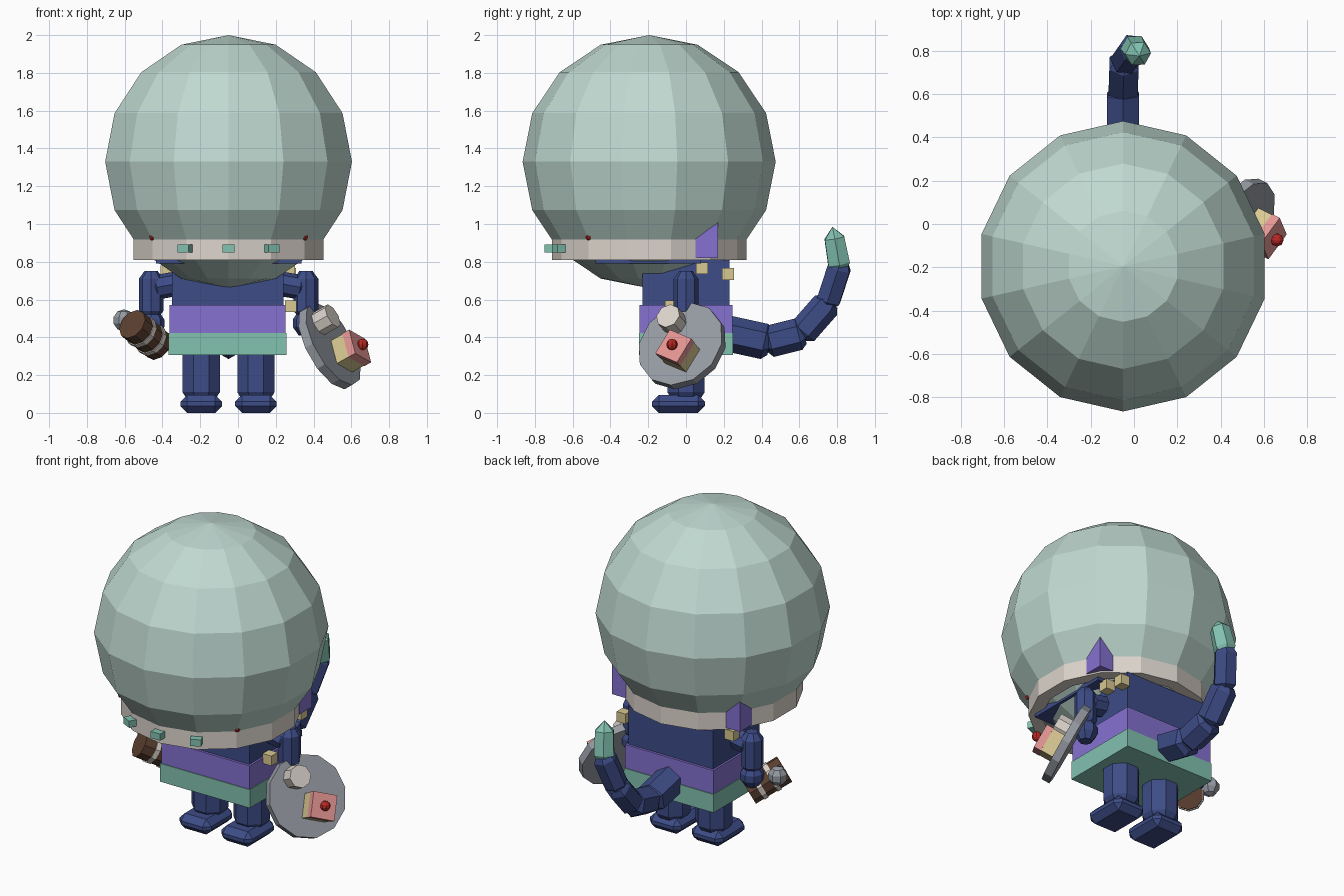
import bpy, bmesh, math
from mathutils import Vector, Matrix

if "Cube" in bpy.data.objects:
    bpy.data.objects.remove(bpy.data.objects["Cube"])


def material(name, rgb):
    m = bpy.data.materials.new(name)
    lin = [((c / 255 + 0.055) / 1.055) ** 2.4 for c in rgb]
    m.diffuse_color = (*lin, 1)
    m.use_nodes = True
    m.node_tree.nodes["Principled BSDF"].inputs["Base Color"].default_value = m.diffuse_color
    return m


NAVY = material("navy", (61, 76, 135))
PURPLE = material("purple", (133, 113, 208))
TEAL = material("teal", (130, 194, 176))
GLASS = material("pale_glass", (192, 217, 209))
WHITE = material("warm_white", (220, 212, 204))
TAN = material("tan", (216, 200, 146))
GREY = material("grey", (150, 155, 163))
PINK = material("pink", (228, 150, 148))
RED = material("red", (185, 40, 35))
BROWN = material("brown", (92, 64, 48))
CX = -0.05  # the body's line of symmetry


def finish(name, bm, mat, matrix=Matrix()):
    bmesh.ops.remove_doubles(bm, verts=bm.verts, dist=1e-5)
    bmesh.ops.recalc_face_normals(bm, faces=bm.faces)
    me = bpy.data.meshes.new(name)
    bm.to_mesh(me)
    bm.free()
    me.materials.append(mat)
    ob = bpy.data.objects.new(name, me)
    ob.matrix_world = matrix
    bpy.context.collection.objects.link(ob)
    return ob


def lathe(name, profile, n, mat, matrix=Matrix()):
    """Revolve (radius, z) points about z, first corner on +y."""
    bm = bmesh.new()
    rings = []
    for r, z in profile:
        angles = [2 * math.pi * i / n for i in range(n)]
        rings.append([bm.verts.new((r * math.sin(a), r * math.cos(a), z)) for a in angles])
    for lo, hi in zip(rings, rings[1:]):
        for i in range(n):
            j = (i + 1) % n
            bm.faces.new((lo[i], lo[j], hi[j], hi[i]))
    return finish(name, bm, mat, matrix)


def box(name, centre, size, mat, matrix=Matrix(), bevel=0):
    bm = bmesh.new()
    bmesh.ops.create_cube(bm, size=1)
    bmesh.ops.scale(bm, vec=size, verts=bm.verts)
    if bevel:
        bmesh.ops.bevel(bm, geom=bm.edges[:], offset=bevel, segments=1, affect='EDGES')
    return finish(name, bm, mat, matrix @ Matrix.Translation(centre))


def along(a, b):
    a, b = Vector(a), Vector(b)
    rot = (b - a).to_track_quat('Z', 'Y').to_matrix().to_4x4()
    return Matrix.Translation(a) @ rot, (b - a).length


def limb(name, a, b, r, mat=NAVY, n=8, cap=0.04, tip=0.55):
    """Prism from a to b with chamfered ends."""
    m, h = along(a, b)
    prof = [(0, 0), (r * 0.55, 0), (r, cap), (r, h - cap), (r * tip, h), (0, h)]
    return lathe(name, prof, n, mat, m)


def ball(name, centre, r, n, rings, mat):
    prof = [(r * math.sin(math.pi * k / rings), -r * math.cos(math.pi * k / rings))
            for k in range(rings + 1)]
    return lathe(name, prof, n, mat, Matrix.Translation(centre))


def rod(name, r, z0, z1, n, mat, matrix):
    return lathe(name, [(0, z0), (r, z0), (r, z1), (0, z1)], n, mat, matrix)


# Helmet, collar ring and the head hidden inside
HC = Vector((CX, -0.195, 1.33))
ball("helmet", HC, 0.67, 14, 8, GLASS)
lathe("helmet_collar", [(0.44, 0.81), (0.515, 0.81), (0.515, 0.92), (0.44, 0.92), (0.44, 0.81)],
      14, WHITE, Matrix.Translation((HC.x, HC.y, 0)))
box("head", (CX, -0.2, 0.97), (0.77, 0.56, 0.36), NAVY)
for k in (-1, 0, 1):
    turn = Matrix.Translation((HC.x, HC.y, 0)) @ Matrix.Rotation(k * 2 * math.pi / 14, 4, 'Z')
    box("collar_light", (0, -0.52, 0.87), (0.065, 0.07, 0.042), TEAL, turn)

for s in (-1, 1):
    # Ears: blocks whose outer rear corner rises to a point
    bm = bmesh.new()
    bmesh.ops.create_cube(bm, size=1)
    bmesh.ops.scale(bm, vec=(0.11, 0.12, 0.1), verts=bm.verts)
    for v in bm.verts:
        if v.co.z > 0 and v.co.y > 0 and v.co.x * s > 0:
            v.co.z += 0.09
    finish("ear", bm, PURPLE, Matrix.Translation((CX + s * 0.39, 0.11, 0.87)))
    ball("cheek_dot", (CX + s * 0.405, -0.515, 0.93), 0.017, 6, 4, RED)
    # Arms
    x = CX + s * 0.41
    limb("shoulder", (CX + s * 0.24, 0, 0.69), (x, 0, 0.66), 0.065, cap=0.03)
    limb("arm", (x, 0, 0.50), (x, 0, 0.75), 0.065)
    limb("hand", (x, 0, 0.41), (x, 0, 0.54), 0.07, cap=0.045)
    # Legs and feet
    lx = CX + s * 0.145
    turn = Matrix.Translation((lx, 0, 0.07)) @ Matrix.Rotation(math.pi / 8, 4, 'Z')
    lathe("leg", [(0, 0), (0.08, 0), (0.107, 0.04), (0.107, 0.27), (0, 0.27)], 8, NAVY, turn)
    box("foot", (lx, -0.04, 0.0475), (0.22, 0.28, 0.095), NAVY, bevel=0.036)

# Torso and clothing bands
box("torso", (CX - 0.005, 0, 0.66), (0.59, 0.46, 0.3), NAVY)
box("tunic", (CX - 0.005, 0, 0.495), (0.615, 0.49, 0.15), PURPLE)
box("skirt", (CX - 0.005, 0, 0.365), (0.625, 0.5, 0.115), TEAL)

# Small blocks on the torso
for p in ((0.27, 0.085, 0.765), (0.275, 0.222, 0.735), (0.28, -0.08, 0.565), (-0.38, 0.085, 0.748)):
    box("torso_stud", p, (0.062, 0.062, 0.062), TAN)

# Tail
path = [(CX, 0.2, 0.425), (CX, 0.43, 0.375), (CX, 0.61, 0.42),
        (-0.045, 0.75, 0.58), (0.0, 0.815, 0.78)]
for (a, b), r in zip(zip(path, path[1:]), (0.095, 0.085, 0.078, 0.07)):
    a, b = Vector(a), Vector(b)
    d = (b - a).normalized() * 0.015
    limb("tail_segment", a - d, b + d, r, n=6, cap=0.03, tip=0.7)
m, h = along((0.0, 0.815, 0.76), (0.025, 0.775, 0.985))
lathe("tail_tip", [(0, 0), (0.045, 0), (0.066, 0.03), (0.06, h - 0.06), (0, h)], 6, TEAL, m)

# Tilted plate with a cup and a slice of cake
nrm = Vector((0.8, -0.4, 0.45)).normalized()
u = Vector((0, 0, 1)).cross(nrm).normalized()
v = nrm.cross(u)
plate = Matrix.Translation((0.485, -0.02, 0.355)) @ Matrix((u, v, nrm)).transposed().to_4x4()
rod("plate", 0.245, -0.025, 0.025, 12, GREY, plate)
rod("cup", 0.068, 0.02, 0.115, 8, WHITE, plate @ Matrix.Translation((-0.06, 0.12, 0)))
cake = plate @ Matrix.Translation((0.03, -0.075, 0)) @ Matrix.Rotation(math.radians(-21), 4, 'Z')
box("cake", (0, 0, 0.06), (0.145, 0.145, 0.09), TAN, cake)
box("icing", (0, 0, 0.125), (0.15, 0.15, 0.045), PINK, cake)
ball("cherry", cake @ Vector((0, 0, 0.165)), 0.03, 8, 6, RED)

# Brown mug with pale hoops and a grey knob
mug, h = along((-0.56, -0.18, 0.47), (-0.42, -0.02, 0.355))
rod("mug", 0.085, 0, h, 10, BROWN, mug)
for t in (0.35, 0.72):
    rod("mug_hoop", 0.091, h * t - 0.014, h * t + 0.014, 10, WHITE, mug)
ball("mug_knob", (-0.605, -0.05, 0.49), 0.058, 7, 5, GREY)
